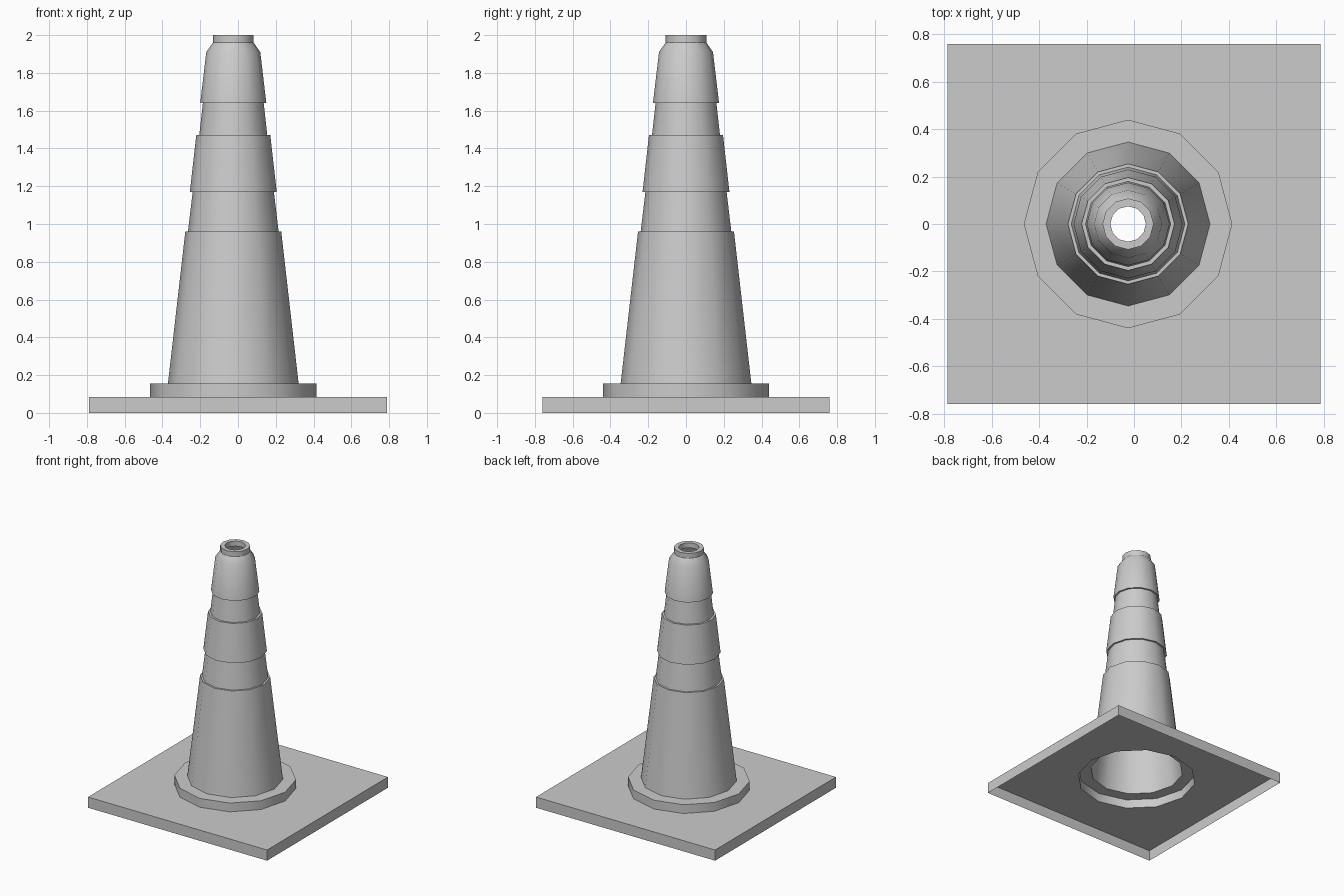
import bpy, bmesh, math

if "Cube" in bpy.data.objects:
    bpy.data.objects.remove(bpy.data.objects["Cube"])

SIDES = 12
CX = -0.025              # the cone sits slightly off the plate centre
HX, HY, TOP = 0.788, 0.76, 0.085
FOOT_R = 0.44


def ring(bm, r, z):
    return [bm.verts.new((CX + r * math.cos(2 * math.pi * i / SIDES),
                          r * math.sin(2 * math.pi * i / SIDES), z))
            for i in range(SIDES)]


def skin(bm, low, high):
    n = len(low)
    for i in range(n):
        j = (i + 1) % n
        bm.faces.new((low[i], low[j], high[j], high[i]))


def close(loop, bm):
    return [bm.edges.get((a, b)) or bm.edges.new((a, b))
            for a, b in zip(loop, loop[1:] + loop[:1])]


def finish(bm, name):
    mesh = bpy.data.meshes.new(name)
    bm.to_mesh(mesh)
    bm.free()
    obj = bpy.data.objects.new(name, mesh)
    bpy.context.collection.objects.link(obj)
    bpy.ops.object.select_all(action='DESELECT')
    obj.select_set(True)
    bpy.context.view_layer.objects.active = obj
    bpy.ops.object.shade_smooth_by_angle(angle=math.radians(32))
    return obj


# Base plate: open-bottomed shell with a hole under the cone
bm = bmesh.new()
corners = [(-HX, -HY), (HX, -HY), (HX, HY), (-HX, HY)]
low = [bm.verts.new((x, y, 0)) for x, y in corners]
high = [bm.verts.new((x, y, TOP)) for x, y in corners]
skin(bm, low, high)
hole = ring(bm, FOOT_R, TOP)
bmesh.ops.triangle_fill(bm, use_beauty=True, normal=(0, 0, 1),
                        edges=close(high, bm) + close(hole, bm))
bm.normal_update()
for f in bm.faces:
    if abs(f.normal.z) > 0.9 and f.normal.z < 0:
        f.normal_flip()
finish(bm, "base_plate")

# Cone body: foot ring, stepped sleeves, shoulder, neck and inner lip
profile = [(FOOT_R, TOP), (FOOT_R, 0.155), (0.346, 0.155),
           (0.254, 0.96), (0.240, 0.96), (0.215, 1.17),
           (0.230, 1.17), (0.196, 1.47), (0.180, 1.47), (0.161, 1.64),
           (0.175, 1.64), (0.143, 1.91), (0.108, 1.96),
           (0.108, 2.0), (0.075, 2.0), (0.075, 1.96)]
bm = bmesh.new()
rings = [ring(bm, r, z) for r, z in profile]
for a, b in zip(rings, rings[1:]):
    skin(bm, a, b)
finish(bm, "cone_body")
